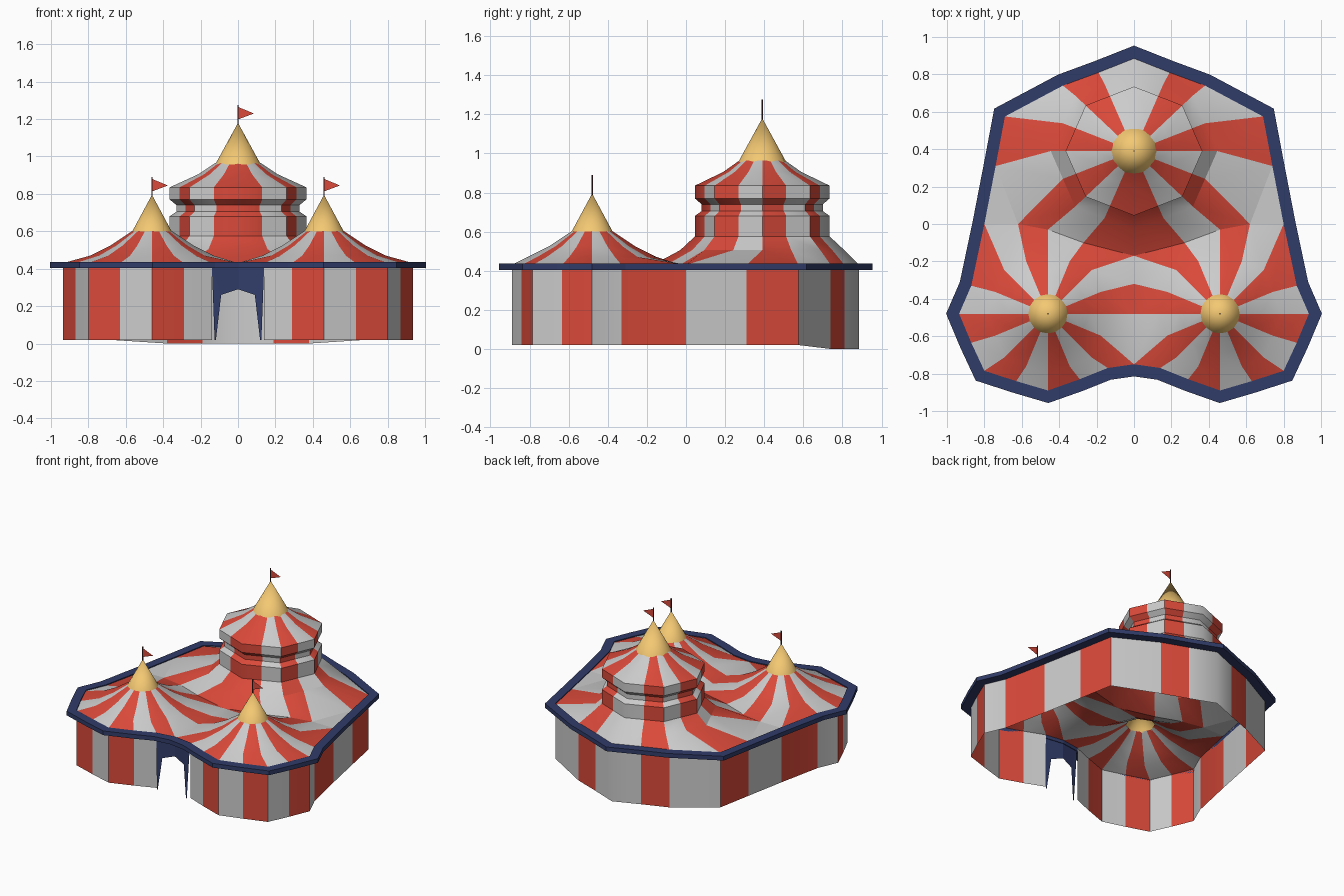
import bpy, bmesh, math
from math import sin, cos, radians
from mathutils import Vector

if "Cube" in bpy.data.objects:
    bpy.data.objects.remove(bpy.data.objects["Cube"])

def mat(name, rgb):
    m = bpy.data.materials.new(name)
    m.diffuse_color = (*rgb, 1)
    m.use_nodes = True
    m.node_tree.nodes["Principled BSDF"].inputs["Base Color"].default_value = m.diffuse_color
    return m

WHITE = mat("canvas_white", (0.8, 0.8, 0.8))
RED = mat("canvas_red", (0.7, 0.067, 0.042))
NAVY = mat("navy", (0.03, 0.045, 0.14))
GOLD = mat("gold", (0.9, 0.58, 0.17))
POLE = mat("pole_dark", (0.08, 0.03, 0.03))

def build(name, verts, faces, mats, idx=None, mirror=True, smooth=None, fix=False):
    me = bpy.data.meshes.new(name)
    me.from_pydata(verts, [], faces)
    for m in mats:
        me.materials.append(m)
    for k, p in enumerate(me.polygons):
        p.material_index = idx[k] if idx else 0
    if fix:
        bm = bmesh.new()
        bm.from_mesh(me)
        bmesh.ops.recalc_face_normals(bm, faces=bm.faces)
        bm.to_mesh(me)
        bm.free()
    ob = bpy.data.objects.new(name, me)
    bpy.context.collection.objects.link(ob)
    if smooth:
        bpy.ops.object.select_all(action='DESELECT')
        ob.select_set(True)
        bpy.context.view_layer.objects.active = ob
        bpy.ops.object.shade_smooth_by_angle(angle=radians(smooth))
    if mirror:
        mod = ob.modifiers.new("mirror", 'MIRROR')
        mod.merge_threshold = 0.002
    return ob

def octa(k, r):
    # 16 rays on an octagon: corners on even rays, edge midpoints on odd ones
    r = r * (cos(radians(22.5)) if k % 2 else 1)
    return r * cos(radians(22.5 * k)), r * sin(radians(22.5 * k))

EAVE = 0.43
# right half of the ground plan, from back centre to front centre
plan = [(0, .885), (.19, .81), (.38, .74), (.69, .575), (.74, .31), (.8, 0), (.87, -.33),
        (.935, -.48), (.87, -.635), (.8, -.785), (.63, -.84), (.46, -.89), (.29, -.83),
        (.14, -.77), (0, -.75)]
# valley between the front and rear tents
seam = [(.62, 0), (.46, -.03), (.27, -.1), (0, -.17)]

def striped_roof(name, centre, rings, edge, first_ray, step, closed, xs, extra=None):
    cx, cy = centre
    n, R = len(edge), len(rings) + 1
    verts, faces, idx = [], [], []
    for i, e in enumerate(edge):
        for r, z in rings:
            x, y = octa(first_ray + step * i, r)
            verts.append((cx + x * xs, cy + y, z))
        verts.append((*e, EAVE))
    for i in range(n if closed else n - 1):
        j = (i + 1) % n
        for k in range(R - 1):
            f = (i * R + k, i * R + k + 1, j * R + k + 1, j * R + k)
            faces.append(f if step > 0 else f[::-1])
            idx.append(i % 2)
    if extra:
        faces.append([len(verts) + k for k in range(3)])
        verts += [(*p, EAVE) for p in extra]
        idx.append(0)
    return build(name, verts, faces, [WHITE, RED], idx, smooth=30)

# front tents
front_edge = [plan[7], plan[6], plan[5]] + seam + [(0, -.32), (0, -.48), plan[14]] + plan[13:7:-1]
striped_roof("front_tent_roofs", (.46, -.48), [(.1, .605), (.22, .525), (.33, .47)],
             front_edge, 0, 1, True, 1)

# rear tent with two-tier drum
drum = [(.115, .965), (.2, .905), (.345, .835), (.345, .77), (.31, .74), (.31, .705),
        (.345, .68), (.345, .575), (.42, .505)]
striped_roof("rear_tent_roof", (0, .39), drum, plan[:5] + seam, 4, -1, False, 1.06,
             [plan[4], seam[0], plan[5]])

# side walls, open at the doorway
wv, wf = [], []
for i, p in enumerate(plan[:14]):
    wv += [(*p, 0 if i < 3 else .02), (*p, EAVE)]
for i in range(13):
    a = 2 * i
    wf.append((a, a + 1, a + 3, a + 2))
build("striped_walls", wv, wf, [WHITE, RED], [i % 2 for i in range(13)], smooth=30)

# eave trim: rectangular band pushed outwards from the plan
tv, tf = [], []
for i, p in enumerate(plan):
    prev = plan[i - 1] if i else (-plan[1][0], plan[1][1])
    nxt = plan[i + 1] if i < 14 else (-plan[13][0], plan[13][1])
    d1 = (Vector(p) - Vector(prev)).normalized()
    d2 = (Vector(nxt) - Vector(p)).normalized()
    n1, n2 = Vector((-d1.y, d1.x)), Vector((-d2.y, d2.x))
    m = (n1 + n2).normalized()
    q = Vector(p) + m * (.064 / m.dot(n1))
    tv += [(*p, .437), (*q, .437), (*q, .405), (*p, .405)]
for i in range(14):
    for k in range(4):
        a, b = 4 * i + k, 4 * i + (k + 1) % 4
        tf.append((a, b, b + 4, a + 4))
build("eave_trim", tv, tf, [NAVY], fix=True)

# door drapes and valance
dv = [(.14, -.775, .42), (.125, -.79, .02), (.118, -.79, .02), (.09, -.775, .26),
      (0, -.755, .29), (0, -.755, .42)]
build("door_drapes", dv, [(0, 3, 2, 1), (0, 5, 4, 3)], [NAVY])

# gold peaks, poles and pennants
def cone(name, at, r1, r2, z0, z1, m, seg):
    bm = bmesh.new()
    bmesh.ops.create_cone(bm, segments=seg, radius1=r1, radius2=r2, depth=z1 - z0,
                          cap_ends=r2 > 0)
    bmesh.ops.translate(bm, verts=bm.verts, vec=(*at, (z0 + z1) / 2))
    vs = [v.co[:] for v in bm.verts]
    fs = [[v.index for v in f.verts] for f in bm.faces]
    bm.free()
    build(name, vs, fs, [m], mirror=False, smooth=40)

for name, x, y, r, base, tip in (("rear", 0, .39, .122, .957, 1.18),
                                 ("front_right", .46, -.48, .105, .6, .795),
                                 ("front_left", -.46, -.48, .105, .6, .795)):
    cone(name + "_gold_peak", (x, y), r, 0, base, tip, GOLD, 16)
    cone(name + "_flag_pole", (x, y), .004, .004, tip - .03, tip + .095, POLE, 6)
    build(name + "_pennant", [(x, y, tip + .018), (x + .085, y, tip + .05), (x, y, tip + .085)],
          [(0, 1, 2)], [RED], mirror=False)
